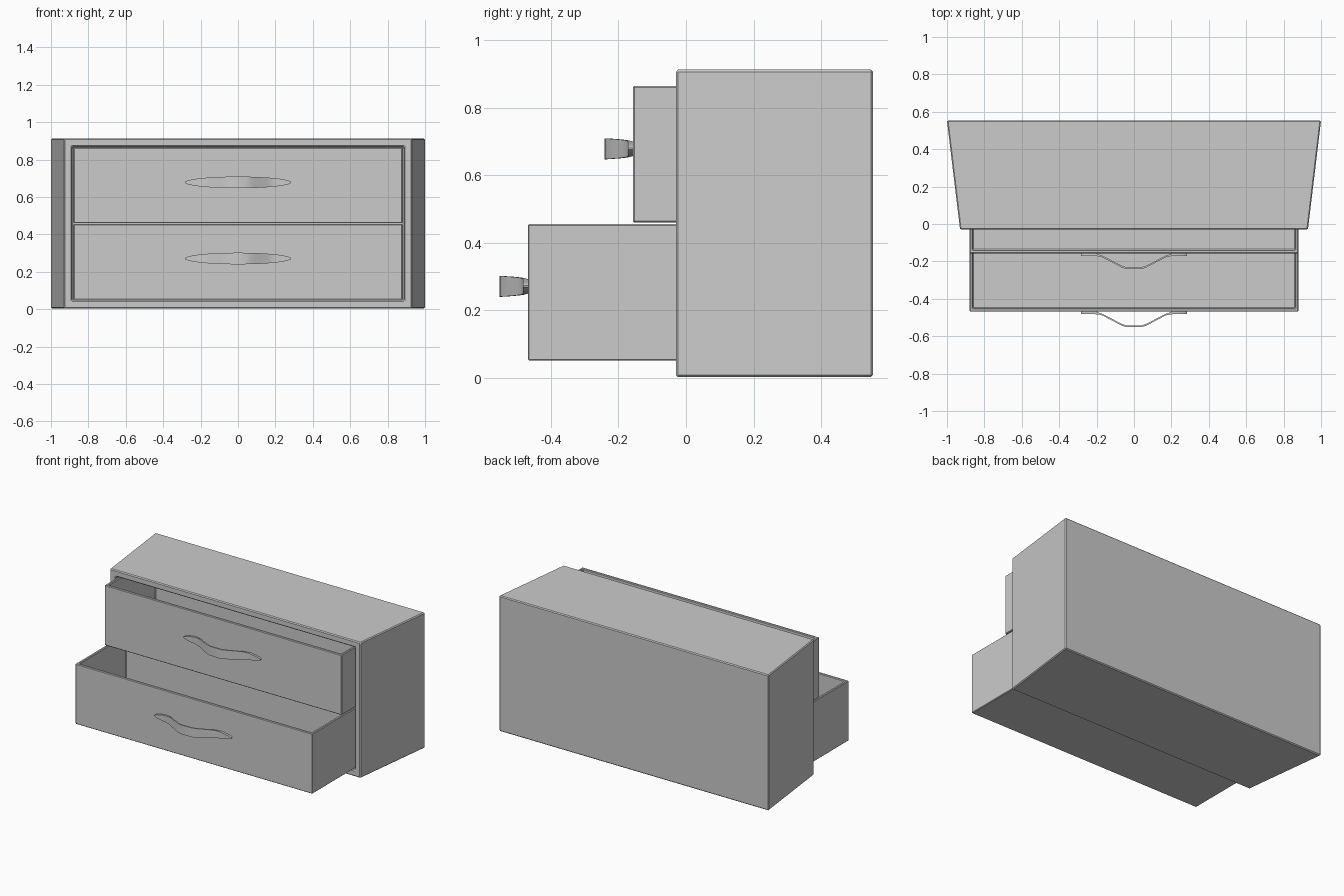
import bpy, bmesh, math

if "Cube" in bpy.data.objects:
    bpy.data.objects.remove(bpy.data.objects["Cube"])


def make_object(name, bm, bevel=0.0):
    bmesh.ops.recalc_face_normals(bm, faces=bm.faces)
    mesh = bpy.data.meshes.new(name)
    bm.to_mesh(mesh)
    bm.free()
    obj = bpy.data.objects.new(name, mesh)
    bpy.context.collection.objects.link(obj)
    if bevel:
        mod = obj.modifiers.new("Bevel", 'BEVEL')
        mod.width = bevel
        mod.segments = 1
    return obj


def hollow_box(name, front, back, z0, z1, open_dir, wall, depth, bevel):
    """Box from (half width, y) front and back, hollowed through one face."""
    bm = bmesh.new()
    (wf, yf), (wb, yb) = front, back
    plan = [(-wf, yf), (wf, yf), (wb, yb), (-wb, yb)]
    base = bm.faces.new([bm.verts.new((x, y, z0)) for x, y in plan])
    top = bmesh.ops.extrude_face_region(bm, geom=[base], use_keep_orig=True)
    for v in top["geom"]:
        if isinstance(v, bmesh.types.BMVert):
            v.co.z = z1
    bmesh.ops.recalc_face_normals(bm, faces=bm.faces)
    # rim, then push the opening inward
    face = max(bm.faces, key=lambda f: f.normal.dot(open_dir))
    direction = face.normal.copy()
    bmesh.ops.inset_region(bm, faces=[face], thickness=wall, use_even_offset=True)
    inner = bmesh.ops.extrude_discrete_faces(bm, faces=[face])["faces"][0]
    bmesh.ops.translate(bm, verts=inner.verts, vec=-direction * depth)
    return make_object(name, bm, bevel)


def handle(name, y_face, z_mid):
    """Bowed strip whose height follows an ellipse; mirrored about x = 0."""
    # half width, y of back surface and front surface relative to drawer front
    half = [(0.0, -0.075, -0.084), (0.04, -0.074, -0.083), (0.065, -0.066, -0.076),
            (0.095, -0.051, -0.060), (0.125, -0.035, -0.044), (0.15, -0.022, -0.031),
            (0.17, -0.012, -0.021), (0.19, -0.006, -0.016), (0.21, 0.003, -0.014),
            (0.24, 0.003, -0.014), (0.265, 0.003, -0.014), (0.278, 0.003, -0.014),
            (0.284, 0.003, -0.014)]
    path = [(-x, a, b) for x, a, b in reversed(half[1:])] + half
    bm = bmesh.new()
    rings = []
    for x, back, front in path:
        h = 0.031 * math.sqrt(max(0.0, 1 - (x / 0.285) ** 2))
        corners = [(back, -h), (front, -h), (front, h), (back, h)]
        rings.append([bm.verts.new((x, y_face + y, z_mid + z)) for y, z in corners])
    for a, b in zip(rings, rings[1:]):
        for i in range(4):
            j = (i + 1) % 4
            bm.faces.new((a[i], a[j], b[j], b[i]))
    bm.faces.new(rings[0])
    bm.faces.new(rings[-1])
    obj = make_object(name, bm)
    bpy.ops.object.select_all(action='DESELECT')
    obj.select_set(True)
    bpy.context.view_layer.objects.active = obj
    bpy.ops.object.shade_smooth_by_angle(angle=math.radians(35))


# Cabinet shell, wider at the back, open at the front
hollow_box("cabinet", (0.93, -0.03), (1.0, 0.553), 0.003, 0.912,
           (0, -1, 0), 0.043, 0.54, 0.006)

# Two open drawers with bowed handles
for label, y, z0, z_handle in (("lower", -0.468, 0.051, 0.271),
                               ("upper", -0.157, 0.46, 0.678)):
    z1 = z0 + 0.404
    hollow_box(label + "_drawer", (0.879, y), (0.879, y + 0.53), z0, z1,
               (0, 0, 1), 0.018, 0.385, 0.004)
    handle(label + "_handle", y, z_handle)
